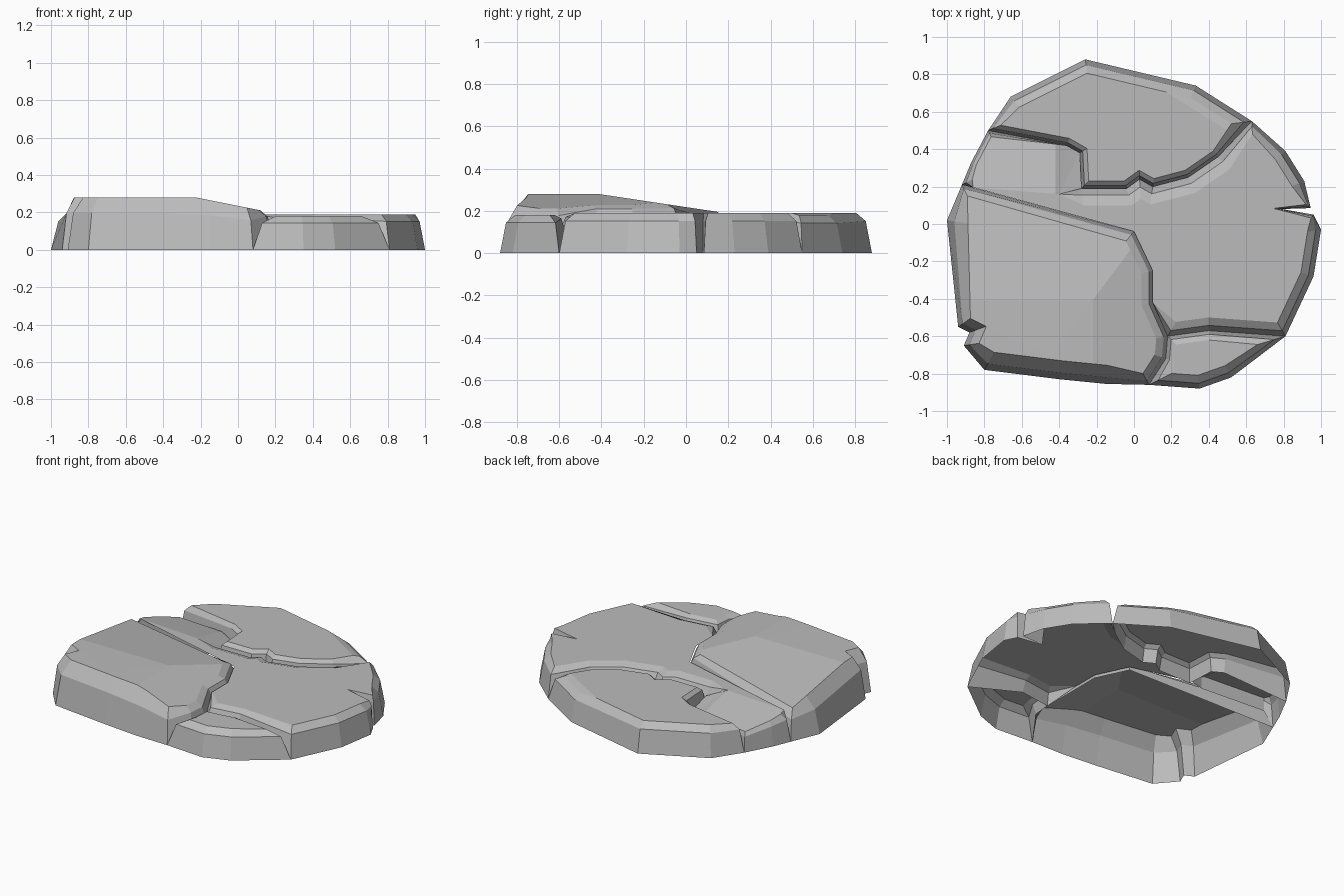
import bpy
import bmesh
from mathutils import Vector

default_cube = bpy.data.objects.get("Cube")
if default_cube:
    bpy.data.objects.remove(default_cube, do_unlink=True)

stone = bpy.data.materials.new("stone_grey")
stone.use_nodes = True
stone_colour = (0.5, 0.5, 0.5, 1)
stone.diffuse_color = stone_colour
stone.node_tree.nodes["Principled BSDF"].inputs["Base Color"].default_value = stone_colour

TOP = 0.19        # height of the flat slabs
GROOVE = 0.1      # depth reached by the cracks between slabs


def inset_point(points, index, width):
    """Move an outline corner inward along its mitre."""
    here = points[index]
    before = (here - points[index - 1]).normalized()
    after = (points[(index + 1) % len(points)] - here).normalized()
    normal_before = Vector((-before.y, before.x))
    normal_after = Vector((-after.y, after.x))
    mitre = (normal_before + normal_after).normalized()
    stretch = 1 / max(mitre.dot(normal_after), 0.45)
    return here + mitre * width * stretch


def slab(name, chains, height, creases=(), shoulder=(0.4, 0.8)):
    """Open-bottomed slab. Each chain holds base height, bevel width and
    counter-clockwise points; height gives the top surface."""
    points, bases, widths = [], [], []
    for base, width, chain in chains:
        for point in chain:
            points.append(Vector(point))
            bases.append(base)
            widths.append(width)
    count = len(points)
    bm = bmesh.new()
    low, middle, upper = [], [], []
    for i, point in enumerate(points):
        part = inset_point(points, i, widths[i] * shoulder[0])
        full = inset_point(points, i, widths[i])
        rise = height(full.x, full.y) - bases[i]
        low.append(bm.verts.new((point.x, point.y, bases[i])))
        middle.append(bm.verts.new((part.x, part.y, bases[i] + rise * shoulder[1])))
        upper.append(bm.verts.new((full.x, full.y, 1)))

    # walls and bevel
    for lower_ring, upper_ring in ((low, middle), (middle, upper)):
        for i in range(count):
            j = (i + 1) % count
            bm.faces.new((lower_ring[i], lower_ring[j], upper_ring[j], upper_ring[i]))

    # top surface, creased where its slope changes
    top = bm.faces.new(upper)
    top.normal_update()
    faces = bmesh.ops.triangulate(bm, faces=[top])["faces"]
    for origin, normal in creases:
        faces = [f for f in bm.faces if all(v.co.z > 0.9 for v in f.verts)]
        edges = {e for f in faces for e in f.edges}
        verts = {v for f in faces for v in f.verts}
        bmesh.ops.bisect_plane(bm, geom=faces + list(edges) + list(verts),
                               dist=0.0001, plane_co=origin, plane_no=normal)
    for vert in bm.verts:
        if vert.co.z > 0.9:
            vert.co.z = height(vert.co.x, vert.co.y)
    bmesh.ops.remove_doubles(bm, verts=bm.verts[:], dist=0.002)
    mesh = bpy.data.meshes.new(name)
    bm.to_mesh(mesh)
    bm.free()
    mesh.materials.append(stone)
    item = bpy.data.objects.new(name, mesh)
    bpy.context.collection.objects.link(item)
    return item


def backward(points):
    return list(reversed(points))


# Corners and crack lines shared by neighbouring slabs
front_corner = (0.08, -0.86)
right_corner = (0.81, -0.6)
back_corner = (0.63, 0.55)
ledge_corner = (-0.78, 0.5)
west_corner = (-0.92, 0.21)
main_tip = (-0.86, 0.195)
ridge = (-0.4, 0.16)
hollow = (-0.28, 0.19)
front_gap = [(0.17, -0.72), (0.18, -0.6)]
left_edge = [(0.1, -0.42), (0.1, -0.25), (0, -0.04)]
front_foot = [(0.4, -0.57)]
back_foot = [(0.45, 0.36), (0.29, 0.25), (0.1, 0.2), (0.03, 0.24), (-0.04, 0.19), hollow]
ledge_foot = [(-0.29, 0.38), (-0.36, 0.42)]


# Raised slab at the front right of the rock
def raised_height(x, y):
    return min(0.28, 0.218 - 0.15 * y, 0.235 - 0.2 * x)


slab("raised_slab", [
    (0, 0.06, [front_corner]),
    (GROOVE, 0.06, front_gap),
    (0.17, 0.06, left_edge),
    (0, 0.05, [west_corner]),
    (0, 0.11, [(-1, 0.02)]),
    (0, 0.07, [(-0.94, -0.55), (-0.88, -0.58), (-0.91, -0.65)]),
    (0, 0.1, [(-0.8, -0.78), (-0.4, -0.83), (-0.15, -0.855)]),
], raised_height,
    creases=[((0, -0.41, 0), (0, 1, 0)),
             ((-0.22, 0, 0), (1, 0, 0)),
             ((0.085, 0, 0), (0.2, -0.15, 0))],
    shoulder=(0.35, 0.7))

# Wide level slab, split by a crack on its outer side
slab("main_slab", [
    (0, 0.07, [right_corner, (0.96, -0.28), (1, -0.03)]),
    (0, 0.02, [(0.96, 0.05), (0.79, 0.08), (0.945, 0.085)]),
    (0, 0.07, [(0.91, 0.23), (0.81, 0.39)]),
    (0, 0.05, [back_corner]),
    (GROOVE, 0.09, back_foot),
    (TOP, 0, [ridge, main_tip] + backward(left_edge)),
    (GROOVE, 0.07, [front_gap[1]] + front_foot),
], lambda x, y: TOP)


# Level slab at the back with a chipped outer corner
def back_height(x, y):
    beyond = 0.53 * (x - 0.18) + 0.85 * (y - 0.7)
    return TOP - 0.3 * max(0, beyond)


slab("back_slab", [
    (0, 0.07, [back_corner, (0.33, 0.74), (-0.26, 0.88), (-0.66, 0.68)]),
    (0, 0.04, [ledge_corner]),
    (0.08, 0.04, backward(ledge_foot) + backward(back_foot)),
], back_height, creases=[((0.18, 0.7, 0), (0.53, 0.85, 0))])


# Sloping ledge between the raised slab and the back slab
def ledge_height(x, y):
    return TOP - 0.25 * max(0, y - 0.2) - 0.45 * max(0, x + 0.42)


slab("side_ledge", [
    (0, 0.04, [west_corner]),
    (GROOVE, 0, [main_tip, ridge, hollow]),
    (0.08, 0, ledge_foot),
    (0, 0.03, [ledge_corner, (-0.87, 0.33)]),
], ledge_height, creases=[((-0.42, 0, 0), (1, 0, 0))])

# Small broken piece at the front
slab("front_piece", [
    (0, 0.07, [front_corner, (0.35, -0.88), (0.52, -0.82), right_corner]),
    (GROOVE, 0.05, front_foot + backward(front_gap)),
], lambda x, y: 0.18)
